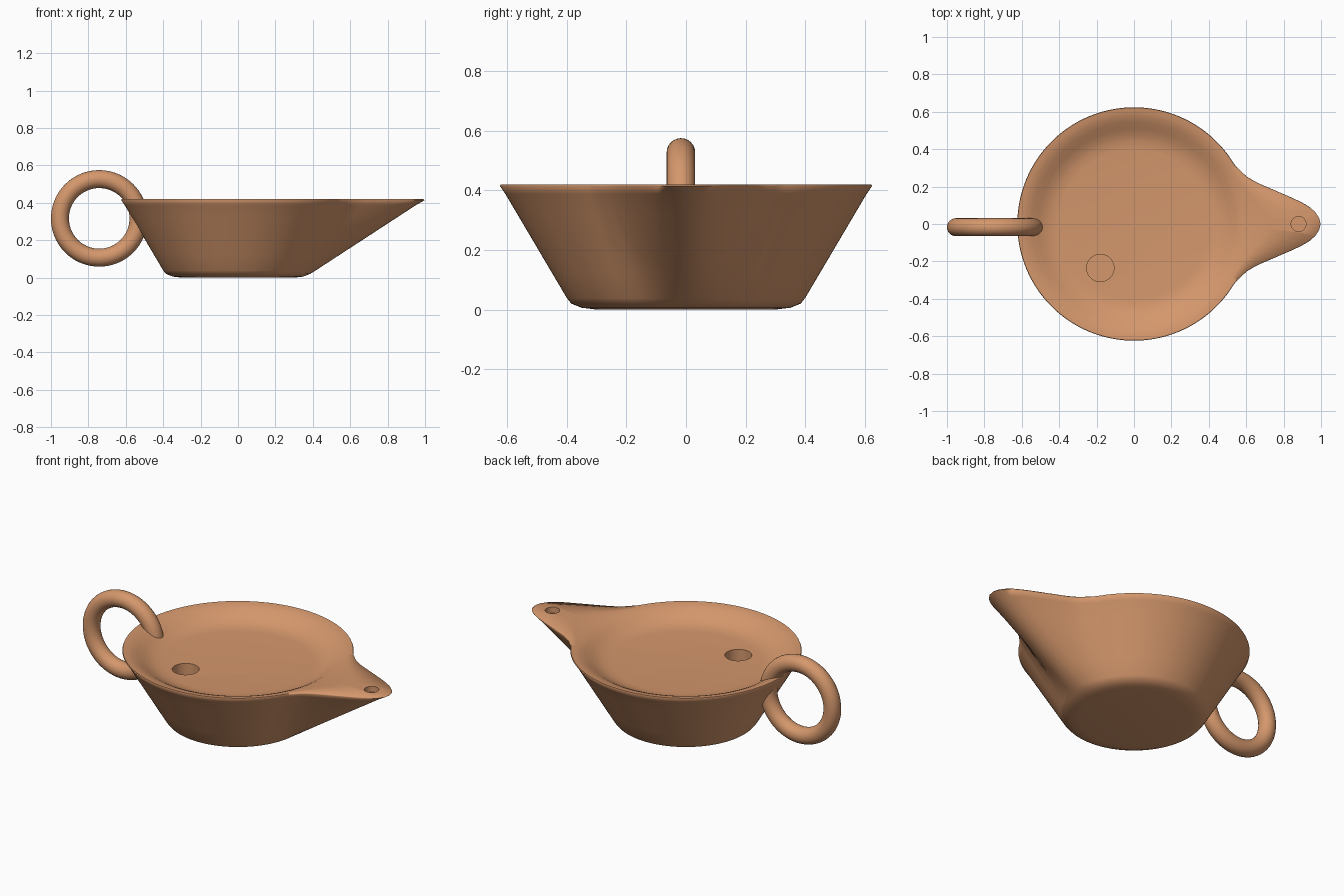
import bpy, bmesh, math

if "Cube" in bpy.data.objects:
    bpy.data.objects.remove(bpy.data.objects["Cube"])

clay = bpy.data.materials.new("terracotta clay")
clay.diffuse_color = (0.66, 0.31, 0.15, 1)
clay.use_nodes = True
clay.node_tree.nodes["Principled BSDF"].inputs["Base Color"].default_value = clay.diffuse_color

N = 192          # segments around the bowl
TOP = 0.42       # rim height
RIM = 0.625      # rim radius

# half outline of the spout, from the tip back to the round rim
SPOUT = [(1.005, 0), (0.995, 0.035), (0.965, 0.078), (0.92, 0.108), (0.75, 0.182),
         (0.66, 0.22), (0.6, 0.255), (0.56, 0.298), (0.545, 0.306)]


def outline(a):
    """Distance from the axis to the rim at angle a."""
    a = abs(math.atan2(math.sin(a), math.cos(a)))
    for (x0, y0), (x1, y1) in zip(SPOUT, SPOUT[1:]):
        if a <= math.atan2(y1, x1):
            dx, dy = x1 - x0, y1 - y0
            return (x0 * dy - y0 * dx) / (math.cos(a) * dy - math.sin(a) * dx)
    return RIM


def finish(ob, angle):
    ob.data.materials.append(clay)
    bpy.ops.object.select_all(action='DESELECT')
    ob.select_set(True)
    bpy.context.view_layer.objects.active = ob
    bpy.ops.object.shade_smooth_by_angle(angle=math.radians(angle))


angles = [2 * math.pi * i / N for i in range(N)]
raw = [outline(a) for a in angles]
rim = [(raw[i - 1] + 2 * raw[i] + raw[(i + 1) % N]) / 4 for i in range(N)]

# rings from the underside, up the flared wall, over the rim and into the dish
# each ring: (base radius, blend towards the rim outline, height)
rings = [(0.30, 0, 0.0), (0.35, 0, 0.006), (0.385, 0, 0.02)]
for t in (0.04, 0.25, 0.5, 0.75, 0.92):
    rings.append((0.39, t, 0.022 + t * (TOP - 0.022)))
rings += [(0.39, 0.995, 0.414), (0.39, 0.985, TOP), (0.585, 0.3, 0.417),
          (0.575, 0, 0.411), (0.545, 0, 0.398), (0.51, 0, 0.377),
          (0.475, 0, 0.360), (0.44, 0, 0.350), (0.40, 0, 0.346)]

bm = bmesh.new()
loops = []
for base, t, z in rings:
    loops.append([bm.verts.new(((base + t * (R - base)) * math.cos(a),
                                (base + t * (R - base)) * math.sin(a), z))
                  for a, R in zip(angles, rim)])
for lo, hi in zip(loops, loops[1:]):
    for i in range(N):
        j = (i + 1) % N
        bm.faces.new((lo[i], lo[j], hi[j], hi[i]))
bm.faces.new(loops[0][::-1])
bm.faces.new(loops[-1])
me = bpy.data.meshes.new("lamp_bowl")
bm.to_mesh(me)
bm.free()
bowl = bpy.data.objects.new("lamp_bowl", me)
bpy.context.collection.objects.link(bowl)
finish(bowl, 75)

# filling hole in the dish and wick hole in the spout
for name, x, y, r, z0 in (("filling_hole_cutter", -0.18, -0.235, 0.073, 0.24),
                          ("wick_hole_cutter", 0.88, 0.0, 0.04, 0.385)):
    bpy.ops.mesh.primitive_cylinder_add(vertices=40, radius=r, depth=0.5 - z0,
                                        location=(x, y, (0.5 + z0) / 2))
    cutter = bpy.context.object
    cutter.name = name
    cutter.data.materials.append(clay)
    cutter.hide_render = True
    cutter.display_type = 'WIRE'
    mod = bowl.modifiers.new(name, 'BOOLEAN')
    mod.operation = 'DIFFERENCE'
    mod.solver = 'EXACT'
    mod.object = cutter

# ring handle
bpy.ops.mesh.primitive_torus_add(major_radius=0.21, minor_radius=0.048,
                                 major_segments=72, minor_segments=24,
                                 location=(-0.742, -0.017, 0.317),
                                 rotation=(math.pi / 2, 0, 0))
handle = bpy.context.object
handle.name = "ring_handle"
finish(handle, 60)
